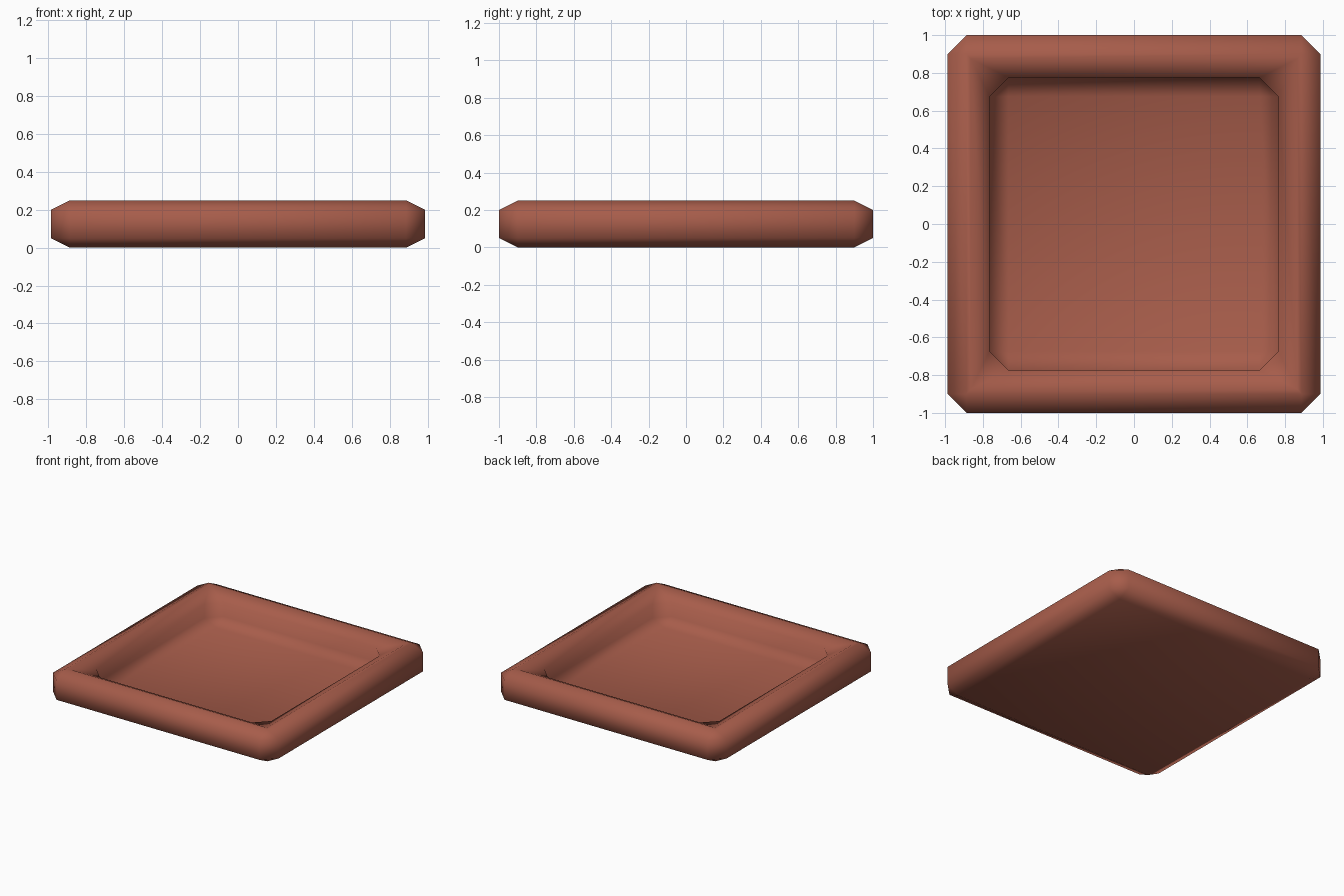
import bpy, bmesh

if "Cube" in bpy.data.objects:
    bpy.data.objects.remove(bpy.data.objects["Cube"])

clay = bpy.data.materials.new("terracotta")
clay.diffuse_color = (0.385, 0.108, 0.069, 1)
clay.use_nodes = True
clay.node_tree.nodes["Principled BSDF"].inputs["Base Color"].default_value = clay.diffuse_color

# Cross-section rings: half x, half y, corner cut, height
SECTION = [
    (0.887, 0.90, 0.0, 0.003),   # underside
    (0.987, 1.00, 0.1, 0.053),   # outer wall
    (0.987, 1.00, 0.1, 0.20),
    (0.887, 0.90, 0.0, 0.25),    # rim top
    (0.865, 0.875, 0.0, 0.25),
    (0.765, 0.775, 0.1, 0.20),   # inner wall
    (0.765, 0.775, 0.1, 0.09),
    (0.665, 0.675, 0.0, 0.04),   # recessed floor
]


def ring(bm, hx, hy, c, z):
    """Counter-clockwise rectangle with cut corners."""
    pts = [(hx, -hy + c), (hx, hy - c), (hx - c, hy), (-hx + c, hy),
           (-hx, hy - c), (-hx, -hy + c), (-hx + c, -hy), (hx - c, -hy)]
    return [bm.verts.new((x, y, z - 0.003 if z < 0.06 and hx > 0.8 else z)) for x, y in pts]


# Tray: skin the rings, then cap the underside and the floor
bm = bmesh.new()
rings = [ring(bm, *s) for s in SECTION]
for a, b in zip(rings, rings[1:]):
    for i in range(8):
        j = (i + 1) % 8
        bm.faces.new((a[i], a[j], b[j], b[i]))
bm.faces.new(list(reversed(rings[0])))
bm.faces.new(rings[-1])
bmesh.ops.remove_doubles(bm, verts=bm.verts[:], dist=0.0001)
bmesh.ops.recalc_face_normals(bm, faces=bm.faces[:])
for f in bm.faces:
    f.smooth = True

mesh = bpy.data.meshes.new("tray")
bm.to_mesh(mesh)
bm.free()
mesh.materials.append(clay)
tray = bpy.data.objects.new("tray", mesh)
bpy.context.collection.objects.link(tray)
